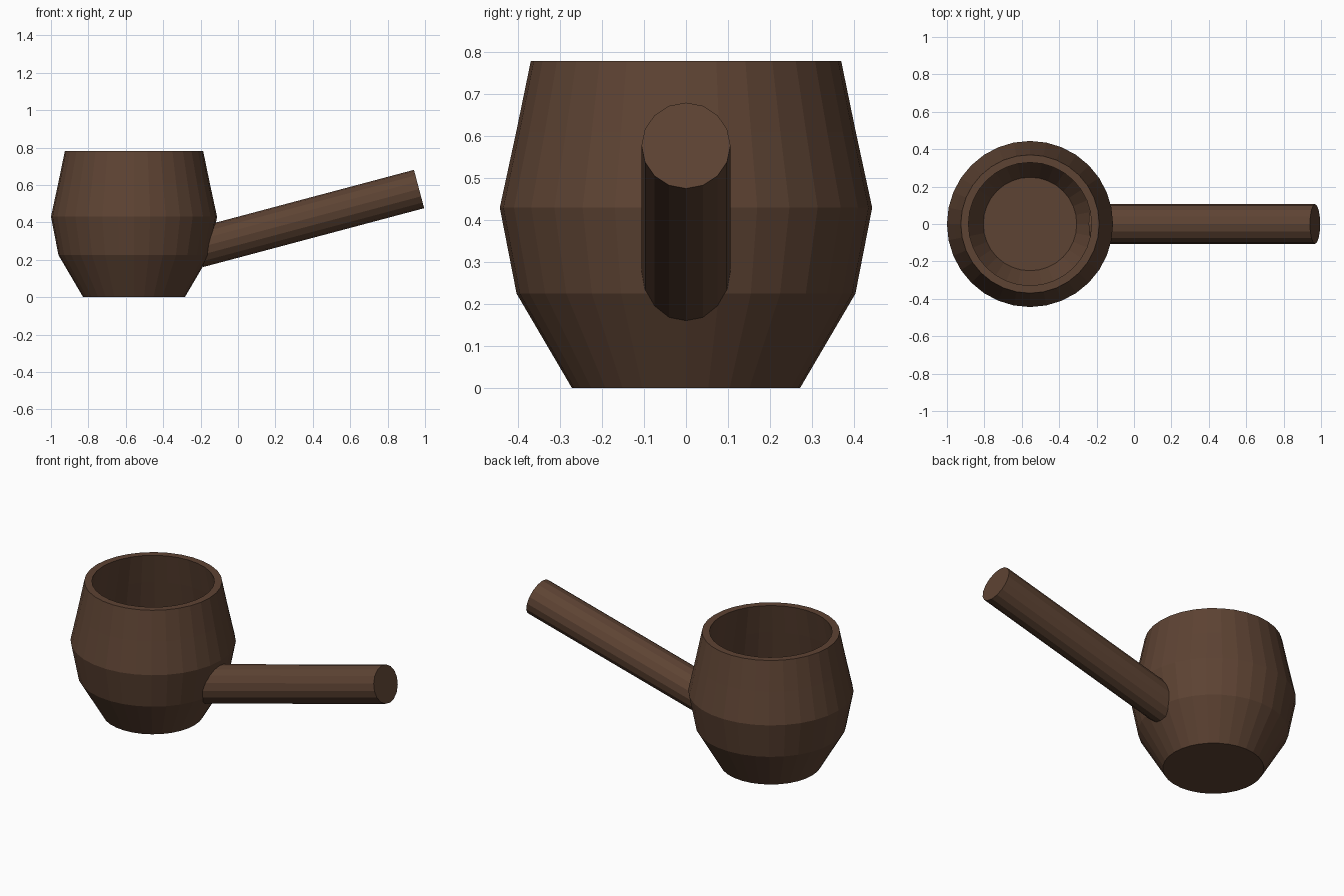
import bpy, bmesh, math
from mathutils import Matrix, Vector

if "Cube" in bpy.data.objects:
    bpy.data.objects.remove(bpy.data.objects["Cube"])

wood = bpy.data.materials.new("dark_brown_wood")
wood.diffuse_color = (0.11, 0.056, 0.033, 1)
wood.use_nodes = True
wood.node_tree.nodes["Principled BSDF"].inputs["Base Color"].default_value = wood.diffuse_color


def add_object(name, bm):
    bmesh.ops.recalc_face_normals(bm, faces=bm.faces)
    mesh = bpy.data.meshes.new(name)
    bm.to_mesh(mesh)
    bm.free()
    mesh.materials.append(wood)
    obj = bpy.data.objects.new(name, mesh)
    bpy.context.collection.objects.link(obj)
    return obj


def lathe(name, profile, sides, center):
    """Turn a (radius, height) profile round z and cap both ends."""
    bm = bmesh.new()
    rings = []
    for r, z in profile:
        rings.append([bm.verts.new((center[0] + r * math.cos(a), center[1] + r * math.sin(a), z))
                      for a in (2 * math.pi * i / sides for i in range(sides))])
    for low, high in zip(rings, rings[1:]):
        for i in range(sides):
            j = (i + 1) % sides
            bm.faces.new((low[i], low[j], high[j], high[i]))
    bm.faces.new(rings[0])
    bm.faces.new(rings[-1])
    return add_object(name, bm)


# Hollow bowl: outer wall up to the rim, then inner wall down to the floor
outer = [(0.272, 0), (0.404, 0.225), (0.444, 0.43), (0.405, 0.61), (0.37, 0.78)]
inner = [(0.329, 0.78), (0.365, 0.605), (0.403, 0.43), (0.364, 0.235), (0.25, 0.04)]
lathe("bowl", outer + inner, 32, (-0.556, 0))

# Tilted stem, its inner end just breaking through the bowl wall
start, end = Vector((-0.215, 0, 0.263)), Vector((0.968, 0, 0.578))
axis = end - start
bm = bmesh.new()
bmesh.ops.create_cone(bm, cap_ends=True, segments=16, radius1=0.106, radius2=0.106, depth=axis.length)
turn = axis.to_track_quat('Z', 'Y').to_matrix().to_4x4()
bmesh.ops.transform(bm, matrix=Matrix.Translation((start + end) / 2) @ turn, verts=bm.verts)
add_object("stem", bm)
